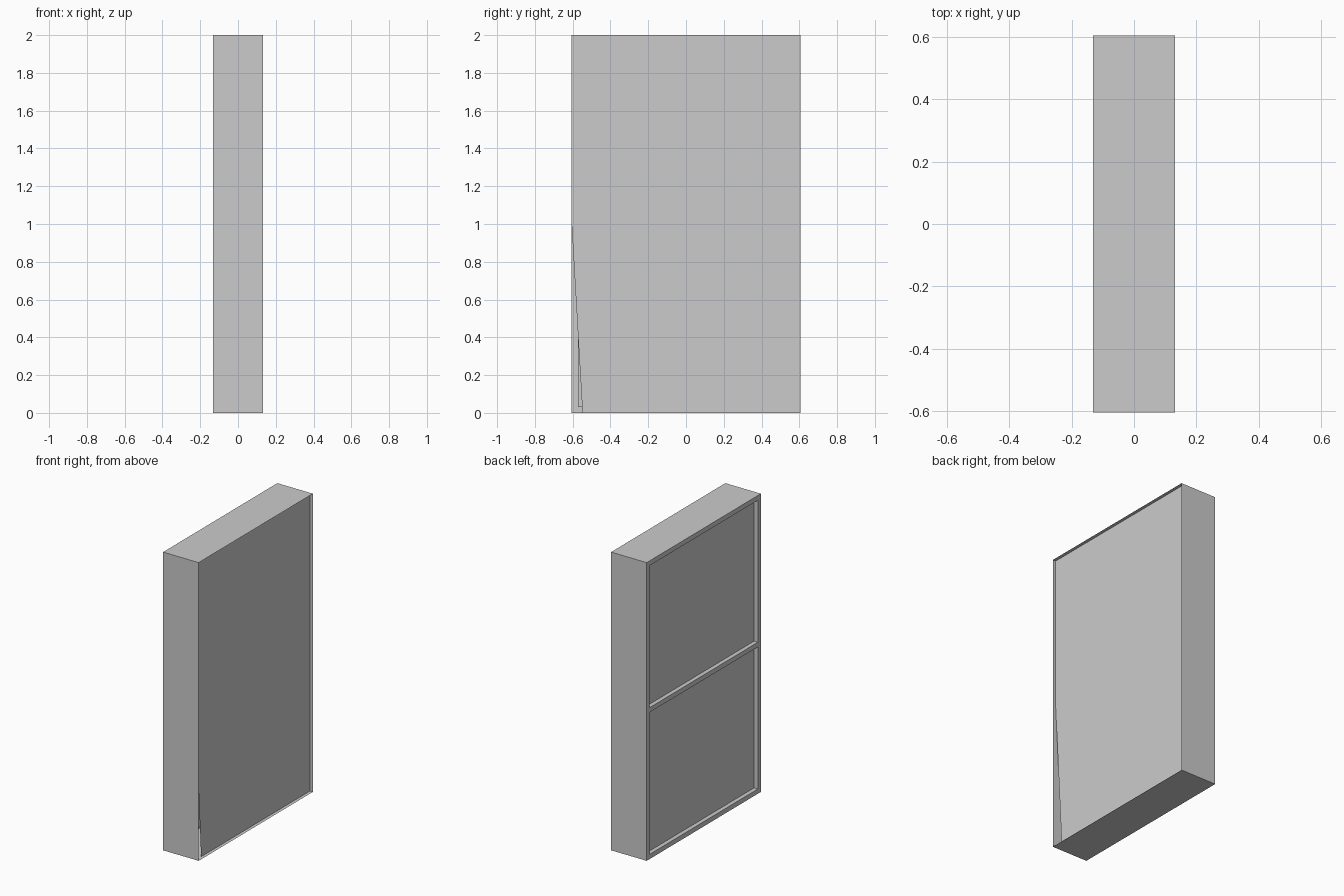
import bpy
import bmesh

if "Cube" in bpy.data.objects:
    bpy.data.objects.remove(bpy.data.objects["Cube"])

# Overall half-sizes and details
HX, HY, H = 0.132, 0.605, 2.0
BORDER = 0.032       # width of the frame around each pocket
POCKET = 0.028       # depth of the pockets on the left side
RECESS = 0.022       # how far the right sheet sits behind the rim

grey = bpy.data.materials.new("light grey")
grey.diffuse_color = (0.6, 0.6, 0.6, 1.0)
grey.use_nodes = True
grey.node_tree.nodes["Principled BSDF"].inputs["Base Color"].default_value = grey.diffuse_color


def add_object(name, bm):
    bmesh.ops.remove_doubles(bm, verts=bm.verts, dist=1e-5)
    mesh = bpy.data.meshes.new(name)
    bm.to_mesh(mesh)
    bm.free()
    mesh.materials.append(grey)
    obj = bpy.data.objects.new(name, mesh)
    bpy.context.collection.objects.link(obj)
    return obj


def face(bm, *points):
    return bm.faces.new([bm.verts.new(p) for p in points])


# Thin casing: front, back, top and bottom walls, open on the right
bm = bmesh.new()
for s in (-1, 1):
    wall = [(-HX, s * HY, 0), (HX, s * HY, 0), (HX, s * HY, H), (-HX, s * HY, H)]
    face(bm, *(wall if s < 0 else wall[::-1]))
for z in (0, H):
    slab = [(-HX, -HY, z), (HX, -HY, z), (HX, HY, z), (-HX, HY, z)]
    face(bm, *(slab if z else slab[::-1]))
add_object("casing", bm)

# Left side: a frame with a middle bar and two sunken panels
bm = bmesh.new()
ys = [-HY, -HY + BORDER, HY - BORDER, HY]
zs = [0, BORDER, H / 2 - BORDER / 2, H / 2 + BORDER / 2, H - BORDER, H]
for i in range(3):
    for j in range(5):
        y0, y1, z0, z1 = ys[i], ys[i + 1], zs[j], zs[j + 1]
        sunken = i == 1 and j in (1, 3)
        x = -HX + (POCKET if sunken else 0)
        ring = [(y0, z0), (y0, z1), (y1, z1), (y1, z0)]
        face(bm, *[(x, y, z) for y, z in ring])
        if sunken:  # pocket side walls
            for a, b in zip(ring, ring[1:] + ring[:1]):
                face(bm, (-HX, *a), (-HX, *b), (x, *b), (x, *a))
add_object("pocketed_side", bm)

# Right side: recessed sheet with its lower front corner trimmed off
bm = bmesh.new()
outline = [(-HY, H), (-HY, 0.99), (-0.548, 0), (HY, 0), (HY, H)]
face(bm, *[(HX - RECESS, y, z) for y, z in outline])
add_object("recessed_sheet", bm)
